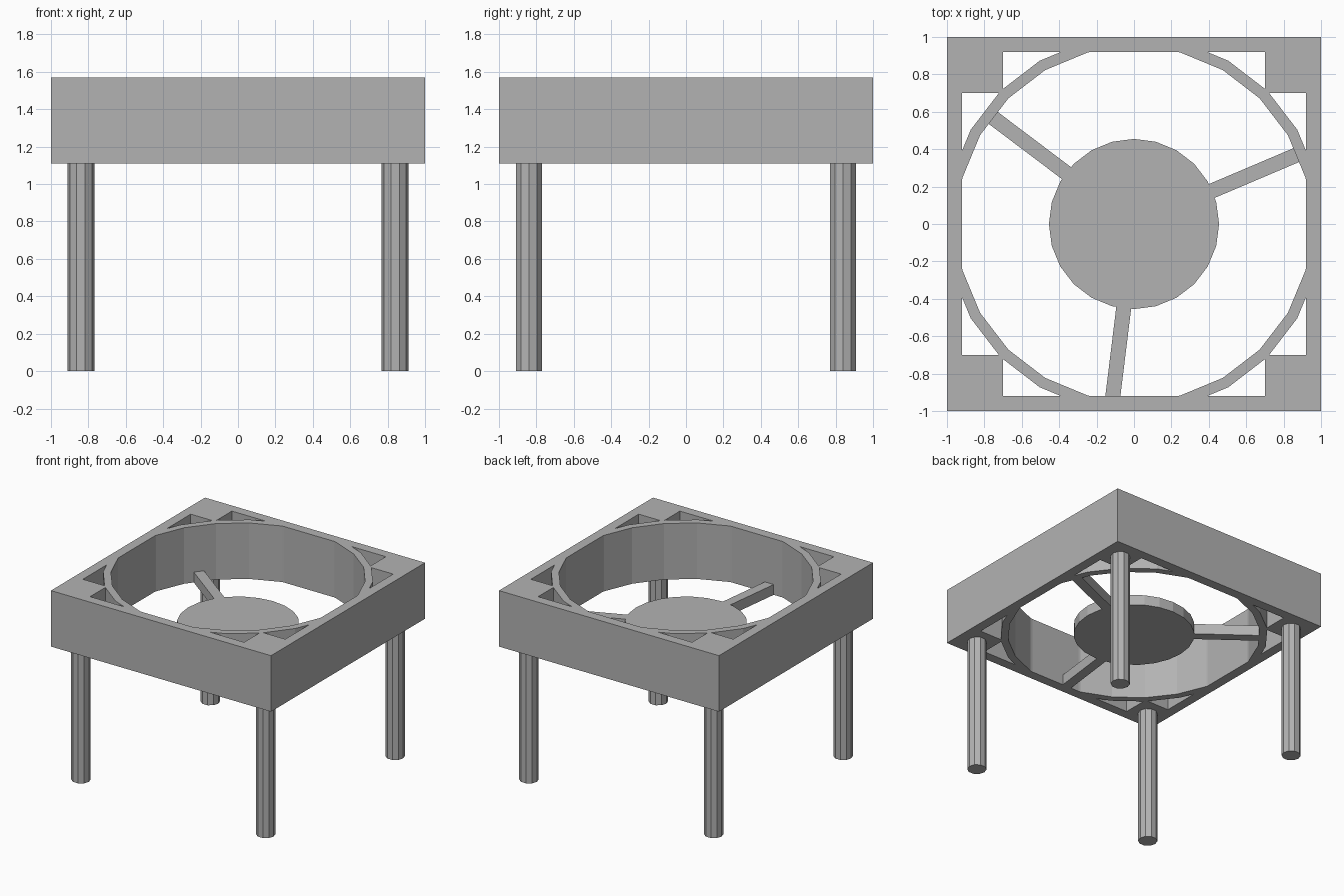
import bpy
import math

if "Cube" in bpy.data.objects:
    bpy.data.objects.remove(bpy.data.objects["Cube"], do_unlink=True)

BASE, TOP = 1.11, 1.57       # frame underside and top
WALL = 0.92                  # inner half width of the square frame
HUB_TOP = 1.195

grey = bpy.data.materials.new("plain grey")
grey.use_nodes = True
colour = (0.45, 0.45, 0.45, 1)
grey.diffuse_color = colour
grey.node_tree.nodes["Principled BSDF"].inputs["Base Color"].default_value = colour


def finish(name):
    ob = bpy.context.object
    ob.name = name
    ob.data.materials.append(grey)
    return ob


def box(name, x0, x1, y0, y1, z0, z1, turn=0):
    """Box between limits, with its mesh turned about the z axis."""
    bpy.ops.mesh.primitive_cube_add(size=1)
    ob = finish(name)
    for v in ob.data.vertices:
        x = x0 + (v.co.x + 0.5) * (x1 - x0)
        y = y0 + (v.co.y + 0.5) * (y1 - y0)
        v.co.z = z0 + (v.co.z + 0.5) * (z1 - z0)
        v.co.x = x * math.cos(turn) - y * math.sin(turn)
        v.co.y = x * math.sin(turn) + y * math.cos(turn)
    return ob


def prism(name, radius, sides, z0, z1, x=0, y=0):
    bpy.ops.mesh.primitive_cylinder_add(
        vertices=sides, radius=radius, depth=z1 - z0,
        location=(x, y, (z0 + z1) / 2), rotation=(0, 0, math.pi / 2))
    return finish(name)


def combine(target, other, operation, keep=False):
    """Apply a boolean, then discard the second shape unless it is kept."""
    mod = target.modifiers.new("cut", "BOOLEAN")
    mod.operation, mod.solver, mod.object = operation, "EXACT", other
    bpy.context.view_layer.objects.active = target
    bpy.ops.object.modifier_apply(modifier=mod.name)
    if not keep:
        bpy.data.objects.remove(other, do_unlink=True)


# Square frame wall
frame = box("frame", -1, 1, -1, 1, BASE, TOP)
combine(frame, box("cavity", -WALL, WALL, -WALL, WALL, BASE - 0.1, TOP + 0.1), "DIFFERENCE")

# Solid corner posts
for sx in (-1, 1):
    for sy in (-1, 1):
        xs, ys = sorted((0.7 * sx, sx)), sorted((0.7 * sy, sy))
        combine(frame, box("post", *xs, *ys, BASE, TOP), "UNION")

# Round duct, clipped by the square wall
duct = prism("duct", 1.008, 24, BASE, TOP)
combine(duct, prism("bore", 0.95, 24, BASE - 0.1, TOP + 0.1), "DIFFERENCE")
combine(duct, box("limit", -0.96, 0.96, -0.96, 0.96, BASE - 0.1, TOP + 0.1), "INTERSECT")
combine(frame, duct, "UNION")

# Hub with three spokes trimmed to the duct
hub = prism("hub_and_spokes", 0.455, 24, BASE, HUB_TOP)
for angle in (23, 143, 263):
    spoke = box("spoke", 0.1, 0.97, -0.04, 0.04, BASE, HUB_TOP, math.radians(angle))
    combine(hub, spoke, "UNION")
combine(hub, frame, "DIFFERENCE", keep=True)

# Four ten-sided legs
for side, sx in (("right", -1), ("left", 1)):
    for end, sy in (("front", -1), ("back", 1)):
        prism(f"{end}_{side}_leg", 0.0725, 10, 0, BASE, 0.84 * sx, 0.84 * sy)
